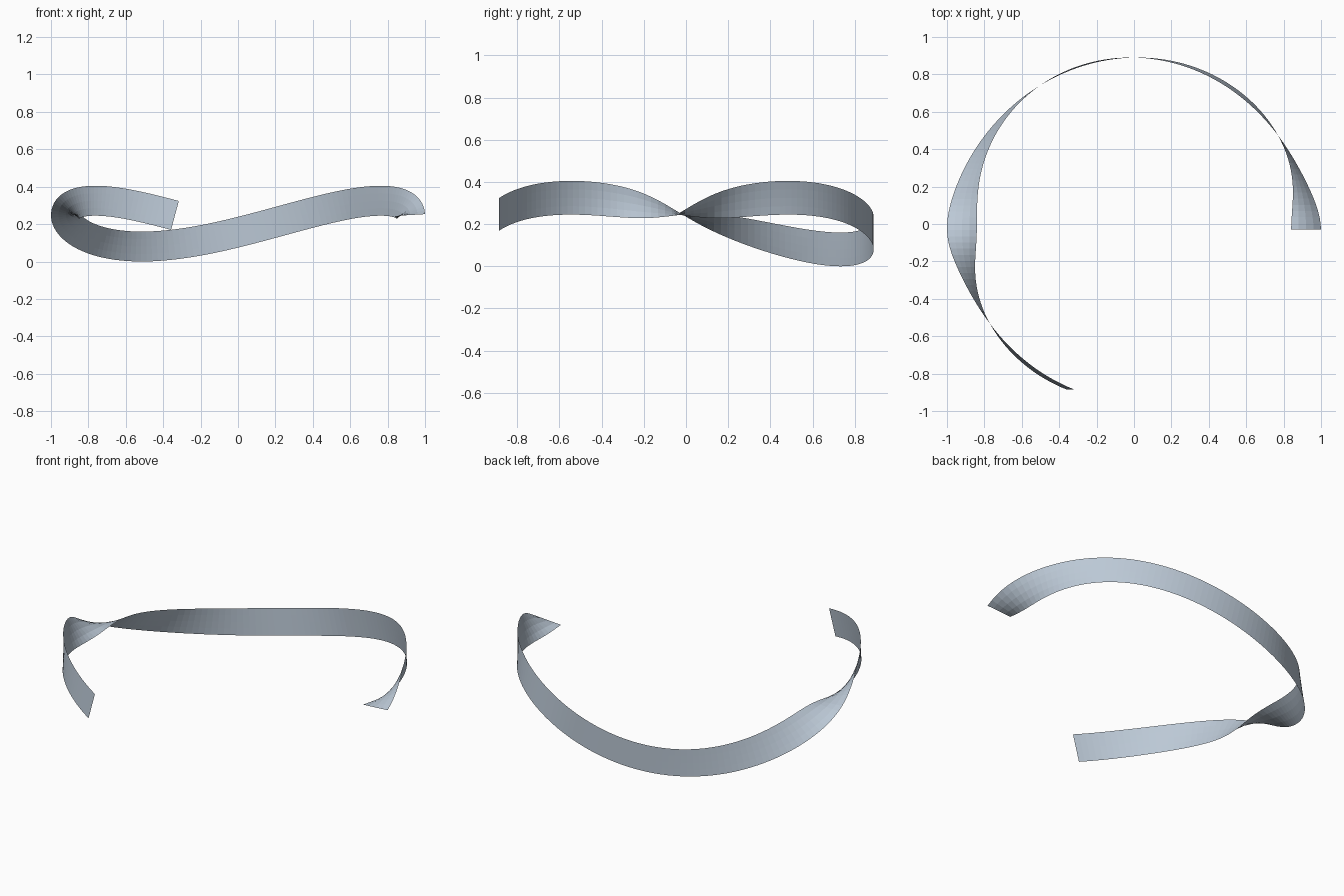
import bpy, bmesh
from math import sin, cos, radians
from mathutils import Vector

cube = bpy.data.objects.get("Cube")
if cube:
    bpy.data.objects.remove(cube, do_unlink=True)

RADIUS, WAVE, HALF_WIDTH = 0.92, 0.1225, 0.08
CENTRE = Vector((0, -0.03, 0.2025))
PHASE, SWEEP = radians(22), radians(248.5)
STEPS, ACROSS = 120, 4


def path_point(a):
    """Open ring that rises and falls twice per turn."""
    return CENTRE + Vector((RADIUS * cos(a), RADIUS * sin(a), WAVE * sin(2 * a + PHASE)))


def width_direction(a):
    """Across the ribbon: square to the path and to the depth axis."""
    tangent = path_point(a + 0.03) - path_point(a)
    return tangent.cross(Vector((0, 1, 0))).normalized()


# Ribbon surface swept along the path
bm = bmesh.new()
rows = []
for i in range(STEPS + 1):
    a = SWEEP * i / STEPS
    p, d = path_point(a), width_direction(a) * HALF_WIDTH
    rows.append([bm.verts.new(p + d * (2 * j / ACROSS - 1)) for j in range(ACROSS + 1)])
for r, s in zip(rows, rows[1:]):
    for j in range(ACROSS):
        bm.faces.new((r[j], s[j], s[j + 1], r[j + 1]))
mesh = bpy.data.meshes.new("twisted_ribbon")
bm.to_mesh(mesh)
bm.free()
ribbon = bpy.data.objects.new("twisted_ribbon", mesh)
bpy.context.collection.objects.link(ribbon)

# Pale blue grey
colour = (0.50, 0.58, 0.67, 1)
mat = bpy.data.materials.new("pale_blue_grey")
mat.use_nodes = True
mat.diffuse_color = colour
mat.node_tree.nodes["Principled BSDF"].inputs["Base Color"].default_value = colour
mesh.materials.append(mat)
